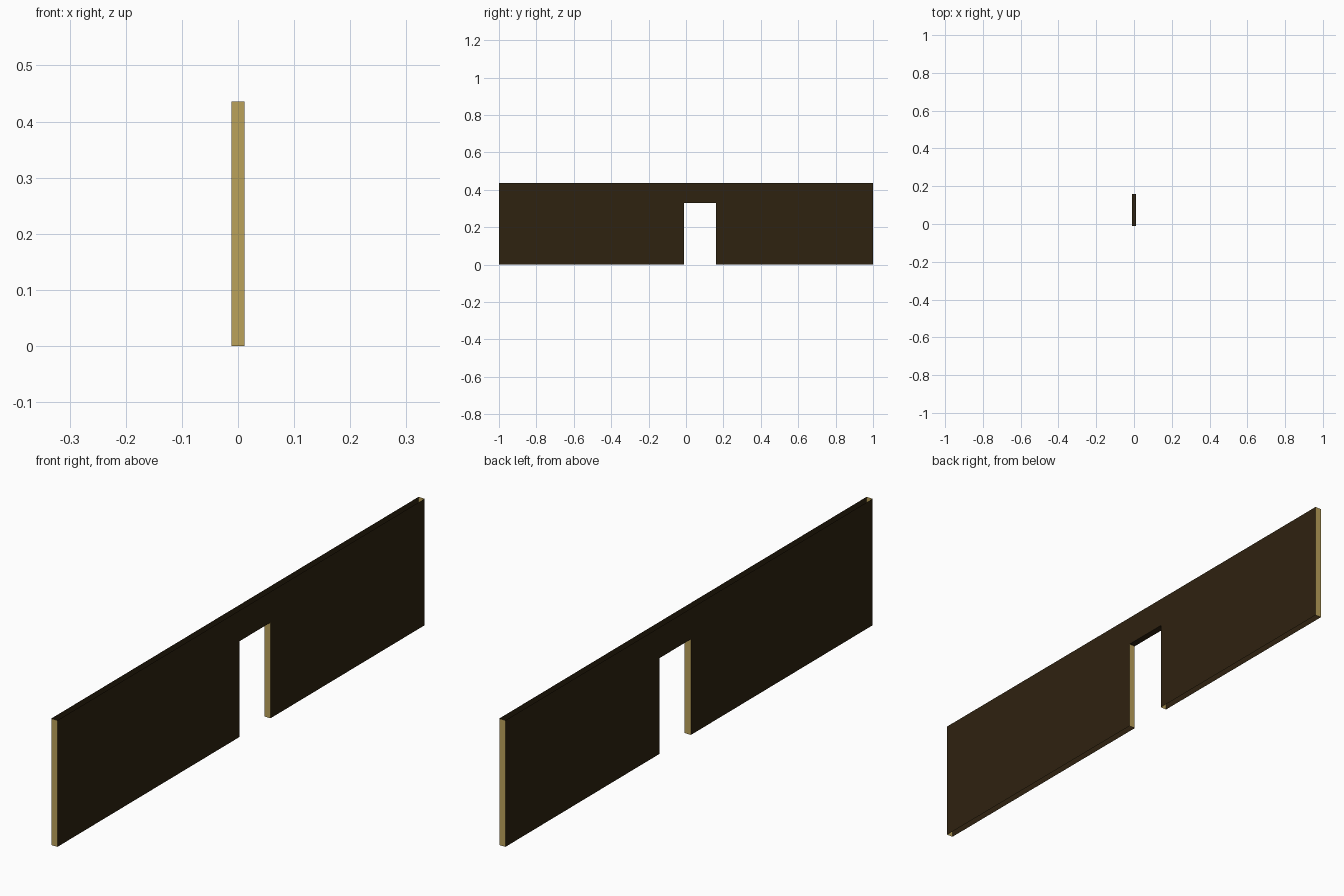
import bpy, bmesh

if "Cube" in bpy.data.objects:
    bpy.data.objects.remove(bpy.data.objects["Cube"])

HALF_T, HEIGHT = 0.0118, 0.436
DOOR_L, DOOR_R, DOOR_H = -0.01, 0.16, 0.33


def material(name, rgb):
    m = bpy.data.materials.new(name)
    m.diffuse_color = (*rgb, 1.0)
    m.use_nodes = True
    m.node_tree.nodes["Principled BSDF"].inputs["Base Color"].default_value = m.diffuse_color
    return m


dark_brown = material("dark brown", (0.028, 0.016, 0.005))
tan = material("tan", (0.50, 0.36, 0.105))

# Wall outline in the y-z plane, with the doorway notched out
outline = [(-1, 0), (DOOR_L, 0), (DOOR_L, DOOR_H), (DOOR_R, DOOR_H),
           (DOOR_R, 0), (1, 0), (1, HEIGHT), (-1, HEIGHT)]

bm = bmesh.new()
right = [bm.verts.new((HALF_T, y, z)) for y, z in outline]
left = [bm.verts.new((-HALF_T, y, z)) for y, z in outline]

# Broad wall faces
bm.faces.new(right)
bm.faces.new(left[::-1])

# Wall ends, door jambs and lintel; the shell is open along its top and bottom
n = len(outline)
for i in range(n):
    j = (i + 1) % n
    if outline[i][1] == outline[j][1] and outline[i][1] in (0, HEIGHT):
        continue
    bm.faces.new((right[i], left[i], left[j], right[j]))

# Tan on the faces that look along y, dark brown elsewhere
bm.normal_update()
for f in bm.faces:
    f.material_index = 1 if abs(f.normal.y) > 0.5 else 0

mesh = bpy.data.meshes.new("wall_with_doorway")
bm.to_mesh(mesh)
bm.free()
mesh.materials.append(dark_brown)
mesh.materials.append(tan)
wall = bpy.data.objects.new("wall_with_doorway", mesh)
bpy.context.collection.objects.link(wall)
